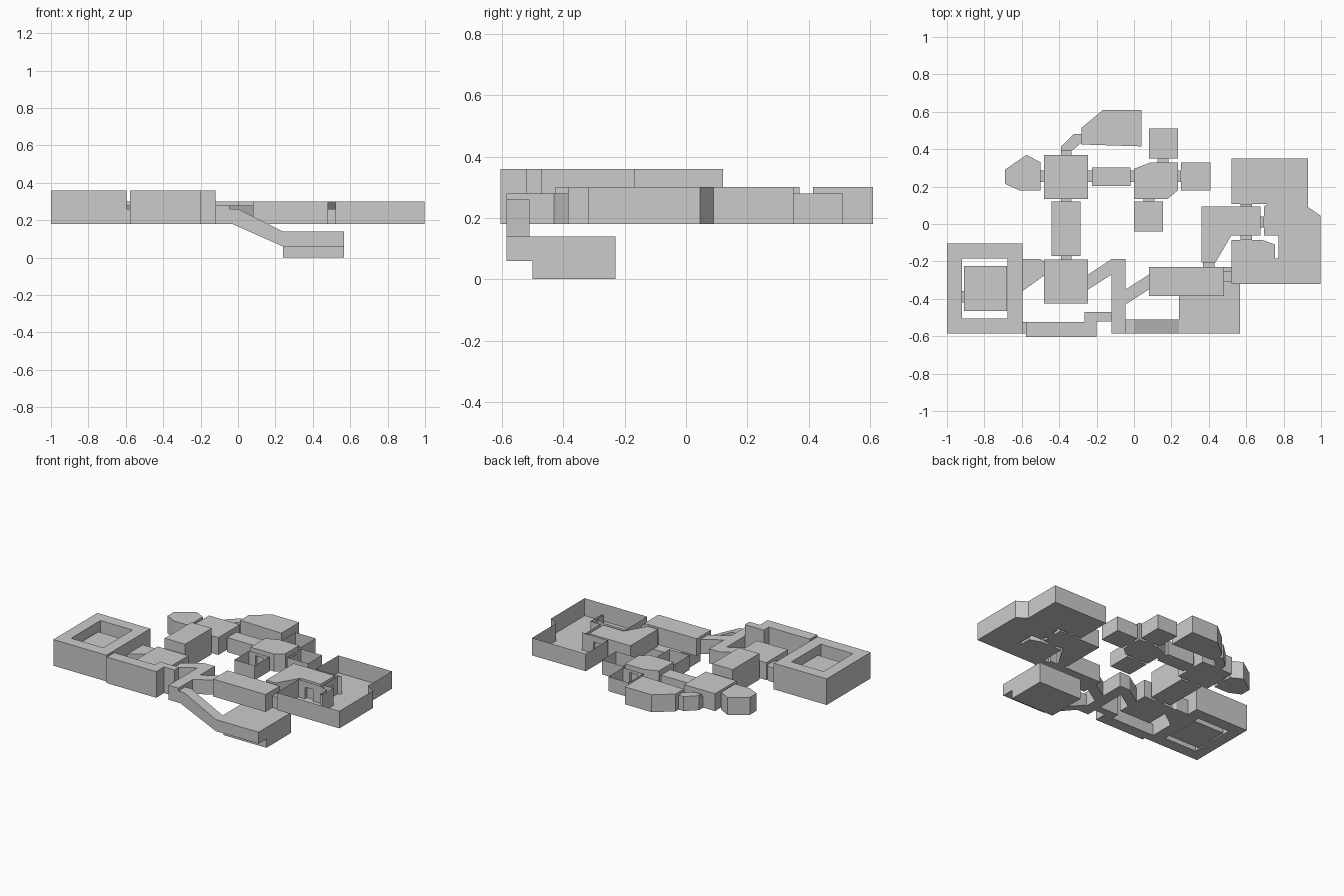
import bpy

F = 0.18  # main floor level


def mesh(name, verts, faces):
    me = bpy.data.meshes.new(name)
    me.from_pydata(verts, [], faces)
    me.update()
    ob = bpy.data.objects.new(name, me)
    bpy.context.collection.objects.link(ob)
    return ob


def ccw(pts):
    area = sum(a[0] * b[1] - b[0] * a[1] for a, b in zip(pts, pts[1:] + pts[:1]))
    return pts if area > 0 else pts[::-1]


def rect(x0, x1, y0, y1):
    return [(x0, y0), (x1, y0), (x1, y1), (x0, y1)]


def room(name, pts, top, bottom=F):
    """Closed prism over a floor plan."""
    pts = ccw(pts)
    n = len(pts)
    v = [(x, y, z) for z in (bottom, top) for x, y in pts]
    f = [tuple(range(n))[::-1], tuple(range(n, 2 * n))]
    f += [(i, (i + 1) % n, (i + 1) % n + n, i + n) for i in range(n)]
    return mesh(name, v, f)


def open_room(name, pts, top, doors, door_top=0.26):
    """Roofless shell; doors = {edge index: (start, end)} along the edge's main axis."""
    n = len(pts)
    v = [(x, y, F) for x, y in pts]
    f = [tuple(range(n))]

    def panel(a, b, z0, z1):
        k = len(v)
        v.extend([(*a, z0), (*b, z0), (*b, z1), (*a, z1)])
        f.append((k, k + 1, k + 2, k + 3))

    for i in range(n):
        a, b = pts[i], pts[(i + 1) % n]
        if i not in doors:
            panel(a, b, F, top)
            continue
        ax = 0 if abs(b[0] - a[0]) > abs(b[1] - a[1]) else 1
        s = sorted((d - a[ax]) / (b[ax] - a[ax]) for d in doors[i])
        p, q = [tuple(a[k] + (b[k] - a[k]) * t for k in (0, 1)) for t in s]
        panel(a, p, F, top)
        panel(q, b, F, top)
        panel(p, q, door_top, top)
    return mesh(name, v, f)


def doorway(name, x0, x1, y0, y1, axis, top=0.26):
    """Short passage, open at both ends along its axis."""
    v = [(x, y, z) for z in (F, top) for x, y in rect(x0, x1, y0, y1)]
    f = [(3, 2, 1, 0), (4, 5, 6, 7)]
    f += [(0, 1, 5, 4), (2, 3, 7, 6)] if axis == 'x' else [(1, 2, 6, 5), (3, 0, 4, 7)]
    return mesh(name, v, f)


# Square ring corridor around a central chamber
o, i = rect(-1, -0.595, -0.585, -0.105), rect(-0.92, -0.675, -0.505, -0.185)
verts = [(x, y, z) for z in (F, 0.36) for loop in (o, i) for x, y in loop]
faces = []
for k in range(4):
    j = (k + 1) % 4
    faces += [(k, j, j + 8, k + 8), (j + 4, k + 4, k + 12, j + 12),
              (k + 8, j + 8, j + 12, k + 12), (j, k, k + 4, j + 4)]
mesh("ring_corridor", verts, faces)
room("ring_chamber", rect(-0.91, -0.68, -0.465, -0.225), 0.30)

# Tall stepped corridor along the front
room("stepped_corridor", [(-0.578, -0.605), (-0.2, -0.605), (-0.2, -0.52), (-0.12, -0.52),
                          (-0.12, -0.47), (-0.265, -0.47), (-0.265, -0.525), (-0.578, -0.525)], 0.36)

# Closed rooms on the left and middle
room("west_room", rect(-0.48, -0.245, -0.425, -0.19), 0.30)
room("tall_hall", rect(-0.44, -0.285, -0.17, 0.12), 0.36)
room("north_west_room", rect(-0.48, -0.245, 0.135, 0.37), 0.30)
room("angled_alcove", [(-0.69, 0.215), (-0.61, 0.178), (-0.5, 0.178), (-0.5, 0.33),
                       (-0.575, 0.37), (-0.69, 0.29)], 0.30)
room("north_hall", [(-0.28, 0.425), (0.04, 0.415), (0.04, 0.61), (-0.165, 0.61), (-0.28, 0.515)], 0.30)
room("center_room", [(0, 0.135), (0.18, 0.135), (0.235, 0.18), (0.235, 0.33),
                     (0.09, 0.33), (0, 0.295)], 0.30)
room("south_hall", rect(0.08, 0.48, -0.385, -0.23), 0.30)
room("east_inner_room", [(0.36, 0.093), (0.36, -0.207), (0.435, -0.207), (0.52, -0.062),
                         (0.675, -0.062), (0.675, 0.093)], 0.30)

# Corridors
room("ring_link", [(-0.595, -0.187), (-0.5, -0.187), (-0.48, -0.2), (-0.48, -0.275), (-0.595, -0.358)], 0.28)
room("zigzag_corridor", [(-0.245, -0.27), (-0.12, -0.188), (-0.045, -0.188), (-0.045, -0.35),
                         (0.08, -0.27), (0.08, -0.35), (-0.045, -0.43), (-0.045, -0.585),
                         (-0.12, -0.585), (-0.12, -0.27), (-0.245, -0.35)], 0.28)
room("middle_corridor", rect(-0.225, -0.02, 0.203, 0.303), 0.28)
room("bent_corridor", [(-0.39, 0.39), (-0.335, 0.39), (-0.28, 0.435), (-0.28, 0.482),
                       (-0.32, 0.482), (-0.39, 0.415)], 0.28)

# Roofless side rooms
open_room("south_cell", rect(0, 0.155, -0.04, 0.12), 0.28, {2: (0.05, 0.11)})
open_room("north_cell", rect(0.08, 0.235, 0.35, 0.51), 0.28, {0: (0.125, 0.185)})
open_room("east_cell", rect(0.25, 0.41, 0.178, 0.33), 0.28, {3: (0.225, 0.285)})

# Large roofless hall wrapping the inner room
open_room("east_hall", [(0.52, -0.32), (0.997, -0.32), (0.997, 0.045), (0.93, 0.09), (0.93, 0.35),
                        (0.52, 0.35), (0.52, 0.107), (0.717, 0.107), (0.695, 0.093), (0.695, -0.062),
                        (0.773, -0.062), (0.773, -0.185), (0.755, -0.185), (0.755, -0.11),
                        (0.685, -0.085), (0.52, -0.085)], 0.30,
          {6: (0.57, 0.63), 8: (-0.02, 0.04), 14: (0.57, 0.63), 15: (-0.31, -0.25)})

# Doorways joining the rooms
for k, (x0, x1, y0, y1, ax) in enumerate([
        (-0.92, -0.91, -0.42, -0.358, 'x'), (-0.595, -0.578, -0.585, -0.525, 'x'),
        (-0.39, -0.335, -0.19, -0.17, 'y'), (-0.39, -0.335, 0.12, 0.135, 'y'),
        (-0.39, -0.335, 0.37, 0.39, 'y'), (-0.5, -0.48, 0.225, 0.285, 'x'),
        (-0.245, -0.225, 0.225, 0.285, 'x'), (-0.02, 0, 0.225, 0.285, 'x'),
        (0.05, 0.11, 0.12, 0.135, 'y'), (0.125, 0.185, 0.33, 0.35, 'y'),
        (0.235, 0.25, 0.225, 0.285, 'x'), (0.37, 0.43, -0.23, -0.207, 'y'),
        (0.57, 0.63, 0.093, 0.107, 'y'), (0.57, 0.63, -0.085, -0.062, 'y'),
        (0.675, 0.695, -0.02, 0.04, 'x'), (0.48, 0.52, -0.31, -0.25, 'x')]):
    doorway(f"doorway_{k + 1}", x0, x1, y0, y1, ax)


def prism(name, prof, a, b, place):
    """Extrude a closed profile between two stations."""
    n = len(prof)
    v = [place(p, q, s) for s in (a, b) for p, q in prof]
    f = [tuple(range(n))[::-1], tuple(range(n, 2 * n))]
    f += [(i, (i + 1) % n, (i + 1) % n + n, i + n) for i in range(n)]
    return mesh(name, v, f)


# Ramp down to the lower room, which has a raised ledge at the front
prism("ramp", [(-0.045, F), (-0.03, F), (0.24, 0.06), (0.24, 0.14), (0, 0.26), (-0.045, 0.26)],
      -0.51, -0.585, lambda p, q, s: (p, s, q))
prism("lower_room", [(-0.585, 0.06), (-0.5, 0.06), (-0.5, 0), (-0.23, 0), (-0.23, 0.14), (-0.585, 0.14)],
      0.24, 0.567, lambda p, q, s: (s, p, q))
